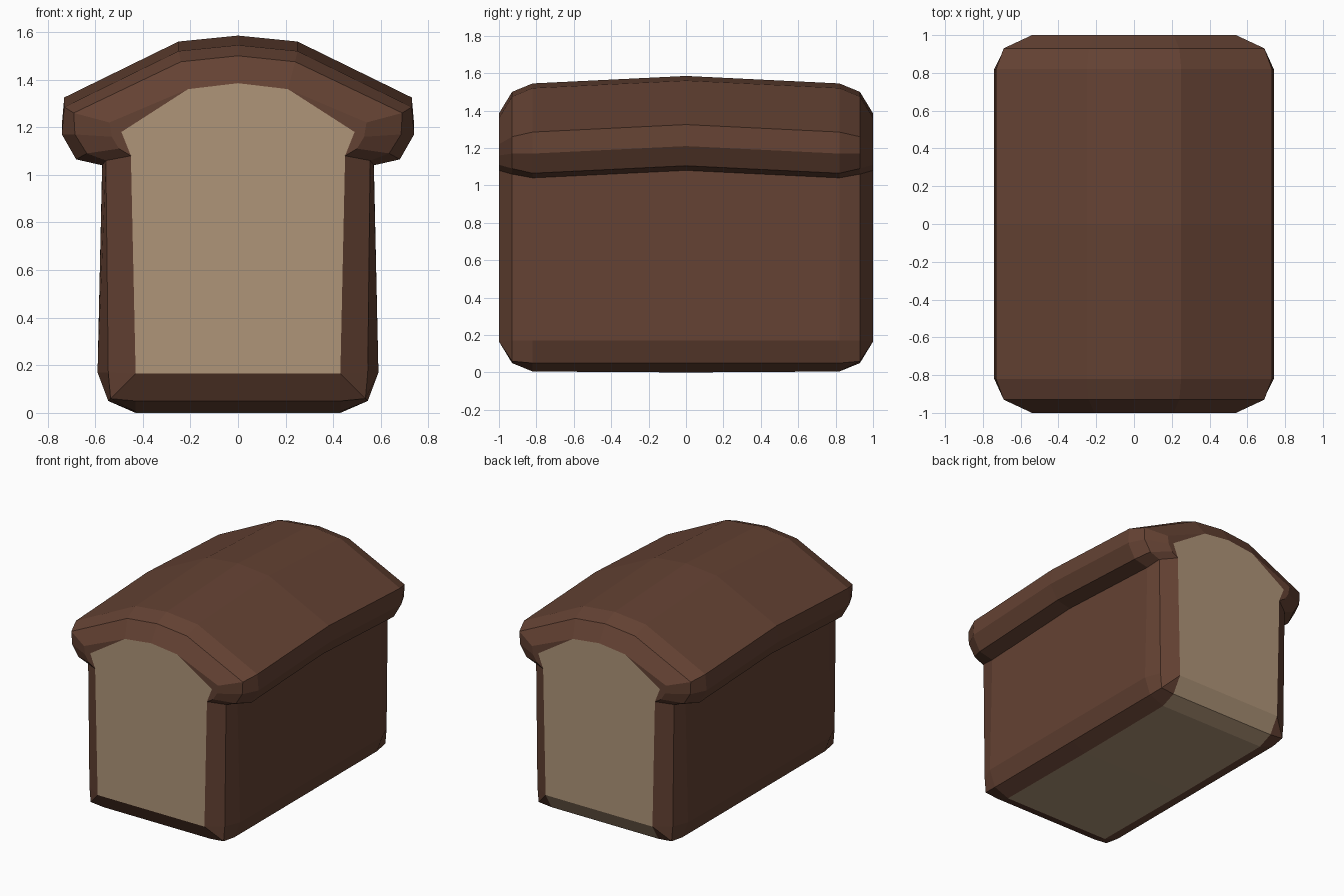
import bpy
import bmesh

cube = bpy.data.objects.get("Cube")
if cube:
    bpy.data.objects.remove(cube, do_unlink=True)


def material(name, color):
    mat = bpy.data.materials.new(name)
    mat.use_nodes = True
    mat.diffuse_color = color
    bsdf = mat.node_tree.nodes["Principled BSDF"]
    bsdf.inputs["Base Color"].default_value = color
    bsdf.inputs["Roughness"].default_value = 0.9
    return mat


CRUST, CRUMB = 0, 1
crust = material("brown crust", (0.127, 0.054, 0.033, 1))
crumb = material("tan crumb", (0.43, 0.30, 0.19, 1))

# Half cross-section (x, z), from the base edge up to the ridge
body = [(0.43, 0.005), (0.545, 0.05), (0.59, 0.17), (0.57, 1.04), (0.68, 1.065),
        (0.74, 1.17), (0.73, 1.285), (0.25, 1.52), (0, 1.545)]
middle = [(x, z + 0.04 if z > 0.5 else z) for x, z in body]
middle[0] = (0.43, 0)
bevel = [(0.43, 0.05), (0.535, 0.06), (0.545, 0.17), (0.555, 1.06), (0.635, 1.09),
         (0.685, 1.17), (0.69, 1.26), (0.24, 1.475), (0, 1.50)]
end = [(0.43, 0.165)] * 3 + [(0.45, 1.08), (0.50, 1.11), (0.53, 1.16),
                             (0.54, 1.22), (0.21, 1.36), (0, 1.385)]
stations = [(-1, end), (-0.93, bevel), (-0.82, body), (0, middle),
            (0.82, body), (0.93, bevel), (1, end)]

bm = bmesh.new()


def ring(y, half):
    full = half + [(-x, z) for x, z in half[-2::-1]]
    return [bm.verts.new((x, y, z)) for x, z in full]


def face(verts, index):
    bm.faces.new(verts).material_index = index


# Loaf skin: join neighbouring sections; the base strip is crumb except at the front
rings = [ring(y, half) for y, half in stations]
count = len(rings[0])
for s, (a, b) in enumerate(zip(rings, rings[1:])):
    for k in range(count):
        n = (k + 1) % count
        base = k == count - 1 and s > 1
        face((a[k], a[n], b[n], b[k]), CRUMB if base else CRUST)

# Sliced ends: crumb panel with small crust corners under the overhang
for r in (rings[0], rings[-1]):
    y = r[0].co.y
    inner = [bm.verts.new((side * 0.49, y, 1.18)) for side in (1, -1)]
    halves = (r[:9], r[:7:-1])
    for p, v in zip(halves, inner):
        face((p[3], p[4], p[5], v), CRUST)
        face((v, p[5], p[6], p[7]), CRUST)
    right, left = halves
    face((right[0], right[3], inner[0], right[7], right[8],
          left[7], inner[1], left[3], left[0]), CRUMB)

bmesh.ops.remove_doubles(bm, verts=bm.verts, dist=0.0005)
bmesh.ops.recalc_face_normals(bm, faces=bm.faces)

mesh = bpy.data.meshes.new("bread_loaf")
bm.to_mesh(mesh)
bm.free()
mesh.materials.append(crust)
mesh.materials.append(crumb)
loaf = bpy.data.objects.new("bread_loaf", mesh)
bpy.context.collection.objects.link(loaf)
